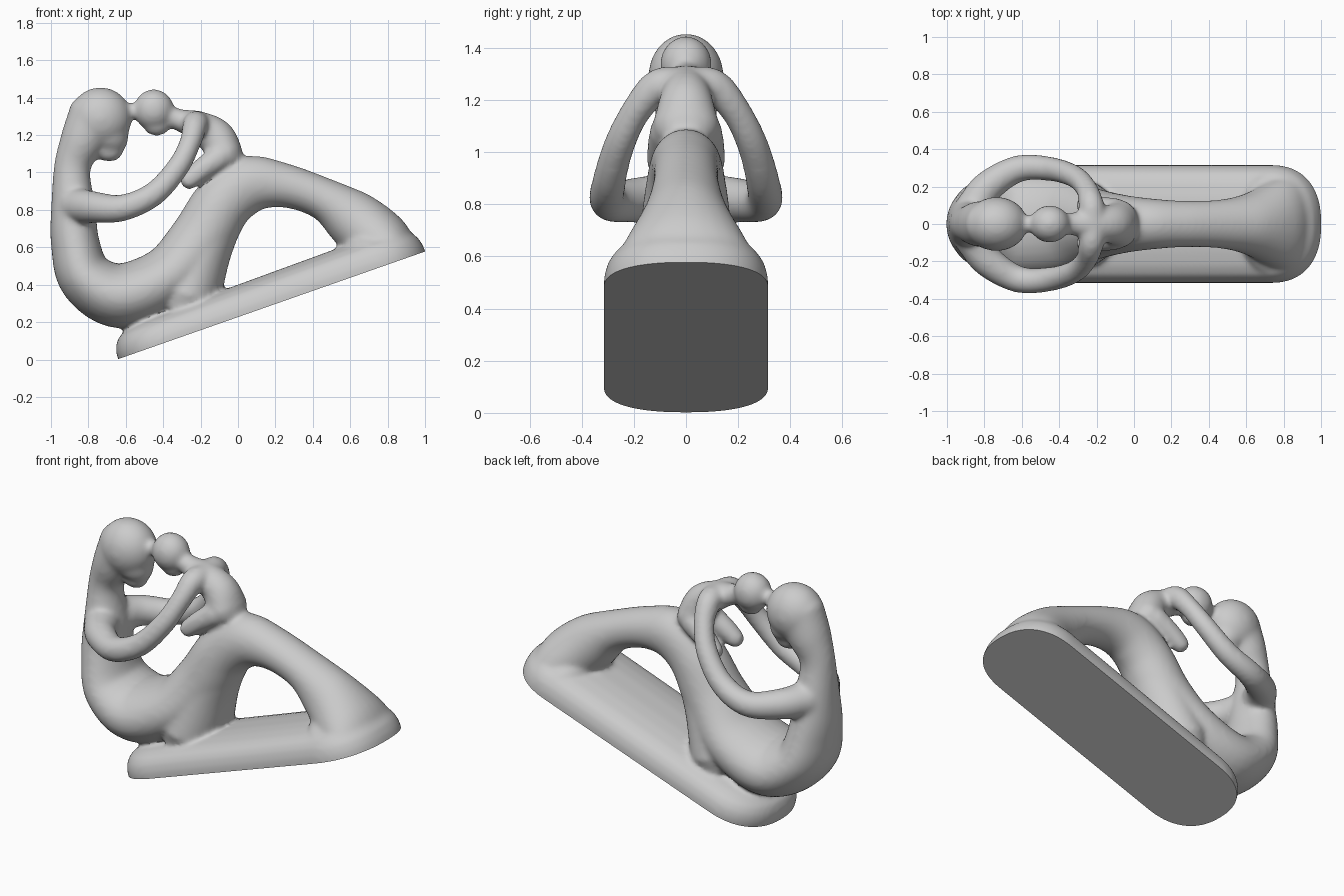
import bpy, bmesh, math
from mathutils import Vector, Matrix

if "Cube" in bpy.data.objects:
    bpy.data.objects.remove(bpy.data.objects["Cube"])

bm = bmesh.new()
SEG = 28


def skin(rings):
    """Close a list of point rings into a solid."""
    loops = [[bm.verts.new(p) for p in ring] for ring in rings]
    n = len(loops[0])
    for a, b in zip(loops, loops[1:]):
        for i in range(n):
            j = (i + 1) % n
            bm.faces.new((a[i], a[j], b[j], b[i]))
    bm.faces.new(loops[0][::-1])
    bm.faces.new(loops[-1])


def spline(keys, steps=6):
    """Catmull-Rom through the key tuples."""
    k = [Vector(p) for p in keys]
    k = [2 * k[0] - k[1]] + k + [2 * k[-1] - k[-2]]
    out = []
    for p0, p1, p2, p3 in zip(k, k[1:], k[2:], k[3:]):
        for s in range(steps):
            t = s / steps
            out.append(0.5 * (2 * p1 + (p2 - p0) * t + (2 * p0 - 5 * p1 + 4 * p2 - p3) * t * t
                              + (3 * p1 - p0 - 3 * p2 + p3) * t ** 3))
    return out + [k[-2]]


def tube(keys):
    """Sweep an ellipse; keys are (x, y, z, half_width, half_thickness)."""
    pts = spline(keys)
    pos = [Vector(p[:3]) for p in pts]
    side, rings = Vector((0, 1, 0)), []
    for i, p in enumerate(pts):
        tan = (pos[min(i + 1, len(pos) - 1)] - pos[max(i - 1, 0)]).normalized()
        side = (side - tan * side.dot(tan)).normalized()
        up = tan.cross(side)
        ring_at = lambda f, off: [pos[i] + tan * off + side * p[3] * f * math.cos(a) + up * p[4] * f * math.sin(a)
                                  for a in (2 * math.pi * s / SEG for s in range(SEG))]
        caps = [(0.2, 0.95), (0.6, 0.8), (0.87, 0.5)]   # rounded ends
        r = min(p[3], p[4])
        if i == 0:
            rings += [ring_at(f, -r * o) for f, o in caps]
        rings.append(ring_at(1, 0))
        if i == len(pts) - 1:
            rings += [ring_at(f, r * o) for f, o in caps[::-1]]
    skin(rings)


def flat_tube(keys):
    """Tube in the middle plane; keys are (x, z, half_width, half_thickness)."""
    tube([(x, 0, z, w, t) for x, z, w, t in keys])


def blob(centre, radii, tilt=0):
    m = Matrix.Translation(centre) @ Matrix.Rotation(tilt, 4, 'Y') @ Matrix.Diagonal((*radii, 1))
    bmesh.ops.create_uvsphere(bm, u_segments=32, v_segments=20, radius=1, matrix=m)


# Sloping base with rounded ends and a softly domed top
TILT = math.atan2(0.575, 1.64)
base_axis = Vector((math.cos(TILT), 0, math.sin(TILT)))
base_up = Vector((-math.sin(TILT), 0, math.cos(TILT)))
base_mid = Vector((0.18, 0, 0.29))


def base_ring(height, inset):
    ring = []
    for s in range(64):
        a = 2 * math.pi * (s + 0.5) / 64
        c, n = math.cos(a), math.sin(a)
        end = 0.29 - inset
        u = math.copysign(0.58 + end * abs(c) ** 0.85, c)
        v = (0.315 - inset) * math.copysign(abs(n) ** 0.85, n)
        h = height * (1 + 0.08 * u)                      # thicker towards the high end
        ring.append(base_mid + base_axis * u + Vector((0, v, 0)) + base_up * h)
    return ring


skin([base_ring(h, i) for h, i in ((-0.04, 0), (0.03, 0.0), (0.075, 0.012), (0.115, 0.04),
                                   (0.14, 0.09), (0.157, 0.17), (0.165, 0.25))])

# Back, hips, thighs, knees and shins in one sweep
flat_tube([(-0.76, 1.29, 0.13, 0.155), (-0.835, 1.16, 0.12, 0.12), (-0.887, 1.02, 0.10, 0.098),
           (-0.88, 0.80, 0.15, 0.12),
           (-0.87, 0.62, 0.19, 0.13), (-0.81, 0.435, 0.24, 0.15), (-0.62, 0.34, 0.27, 0.175),
           (-0.37, 0.44, 0.25, 0.17), (-0.205, 0.63, 0.19, 0.17), (-0.08, 0.835, 0.16, 0.16),
           (0.06, 0.935, 0.14, 0.155), (0.25, 0.93, 0.125, 0.118), (0.455, 0.86, 0.13, 0.113),
           (0.61, 0.755, 0.165, 0.155), (0.745, 0.64, 0.235, 0.17), (0.82, 0.56, 0.28, 0.155)])

# Thigh spreading down onto the base, and feet blending into the tip
flat_tube([(-0.10, 0.78, 0.15, 0.14), (-0.20, 0.58, 0.19, 0.165), (-0.275, 0.35, 0.24, 0.185)])
blob((0.76, 0, 0.565), (0.215, 0.285, 0.105), math.radians(20))

# Large head and face
blob((-0.735, 0, 1.29), (0.167, 0.145, 0.165))
flat_tube([(-0.71, 1.26, 0.12, 0.13), (-0.69, 1.17, 0.10, 0.105), (-0.69, 1.12, 0.065, 0.078)])

# Small head, chin and touching foreheads
blob((-0.45, 0, 1.335), (0.108, 0.10, 0.11))
blob((-0.435, 0, 1.25), (0.07, 0.06, 0.055))
flat_tube([(-0.62, 1.33, 0.045, 0.04), (-0.50, 1.33, 0.045, 0.04)])

# Small body
flat_tube([(-0.40, 1.31, 0.05, 0.05), (-0.31, 1.28, 0.065, 0.06), (-0.22, 1.25, 0.085, 0.082),
           (-0.12, 1.19, 0.105, 0.10), (-0.07, 1.10, 0.13, 0.097)])

for s in (-1, 1):
    # Embracing arms, running into the small shoulders
    tube([(x, s * y, z, r, r) for x, y, z, r in (
        (-0.86, 0.08, 0.82, 0.10), (-0.78, 0.20, 0.815, 0.086), (-0.62, 0.295, 0.81, 0.072),
        (-0.45, 0.295, 0.885, 0.065), (-0.32, 0.255, 1.03, 0.06), (-0.255, 0.19, 1.16, 0.058),
        (-0.23, 0.11, 1.25, 0.068), (-0.22, 0.03, 1.255, 0.075))])
    # Small legs
    tube([(x, s * y, z, r, r) for x, y, z, r in (
        (-0.10, 0.07, 1.08, 0.07), (-0.20, 0.09, 1.01, 0.06), (-0.26, 0.10, 0.96, 0.052))])

bmesh.ops.recalc_face_normals(bm, faces=bm.faces)
mesh = bpy.data.meshes.new("embracing_figures")
bm.to_mesh(mesh)
bm.free()
obj = bpy.data.objects.new("embracing_figures", mesh)
bpy.context.collection.objects.link(obj)
bpy.context.view_layer.objects.active = obj
obj.select_set(True)

# Fuse all parts and soften the joints
rem = obj.modifiers.new("fuse", 'REMESH')
rem.mode = 'VOXEL'
rem.voxel_size = 0.013
smo = obj.modifiers.new("soften", 'SMOOTH')
smo.factor = 0.5
smo.iterations = 14
for name in ("fuse", "soften"):
    bpy.ops.object.modifier_apply(modifier=name)

# Slice the underside flat
bm = bmesh.new()
bm.from_mesh(obj.data)
bmesh.ops.bisect_plane(bm, geom=bm.verts[:] + bm.edges[:] + bm.faces[:], plane_co=base_mid,
                       plane_no=base_up, clear_inner=True)
bmesh.ops.holes_fill(bm, edges=[e for e in bm.edges if e.is_boundary], sides=0)
bmesh.ops.triangulate(bm, faces=[f for f in bm.faces if len(f.verts) > 4])
bm.to_mesh(obj.data)
bm.free()
bpy.ops.object.shade_smooth_by_angle(angle=math.radians(40))
